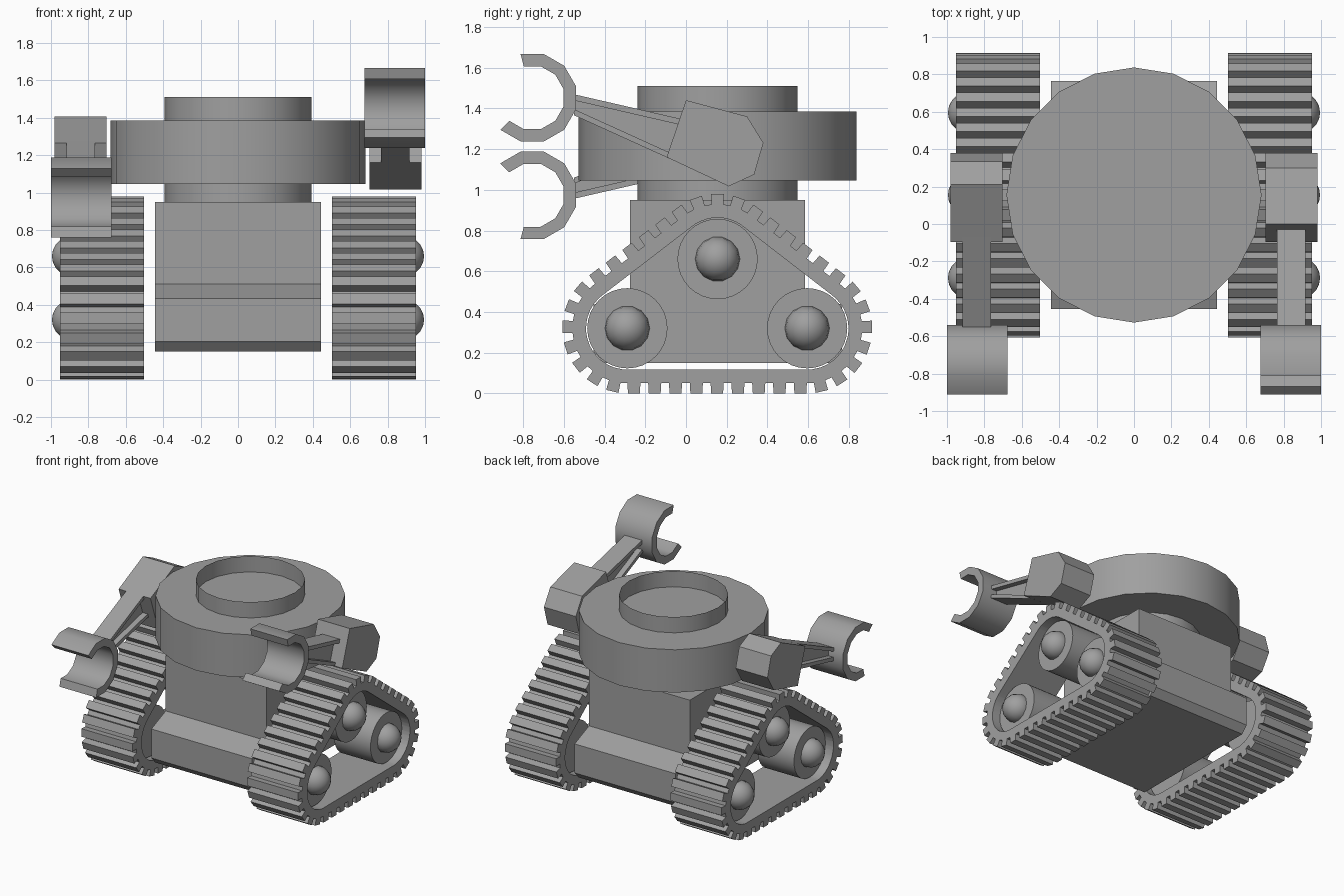
import bpy, bmesh, math
from mathutils import Matrix, Vector

if "Cube" in bpy.data.objects:
    bpy.data.objects.remove(bpy.data.objects["Cube"])

grey = bpy.data.materials.new("plain_grey")
grey.diffuse_color = (0.35, 0.35, 0.35, 1)
grey.use_nodes = True
grey.node_tree.nodes["Principled BSDF"].inputs["Base Color"].default_value = grey.diffuse_color


def finish(name, bm, angle=35):
    bmesh.ops.recalc_face_normals(bm, faces=bm.faces)
    me = bpy.data.meshes.new(name)
    bm.to_mesh(me)
    bm.free()
    me.materials.append(grey)
    me.shade_smooth()
    me.set_sharp_from_angle(angle=math.radians(angle))
    ob = bpy.data.objects.new(name, me)
    bpy.context.collection.objects.link(ob)
    return ob


def add_prism(bm, profile, x0, x1):
    """Extrude a (y, z) outline along x."""
    a = [bm.verts.new((x0, y, z)) for y, z in profile]
    b = [bm.verts.new((x1, y, z)) for y, z in profile]
    bm.faces.new(a)
    bm.faces.new(b[::-1])
    n = len(a)
    for i in range(n):
        j = (i + 1) % n
        bm.faces.new((a[i], a[j], b[j], b[i]))


def add_band(bm, inner, outer, x0, x1, closed):
    """Sweep a strip between two (y, z) lines along x."""
    rings = [[bm.verts.new((x, y, z)) for x, (y, z) in zip((x0, x0, x1, x1), (p, q, q, p))]
             for p, q in zip(inner, outer)]
    n = len(rings)
    for i in range(n if closed else n - 1):
        r, s = rings[i], rings[(i + 1) % n]
        for k in range(4):
            m = (k + 1) % 4
            bm.faces.new((r[k], r[m], s[m], s[k]))
    if not closed:
        bm.faces.new(rings[0])
        bm.faces.new(rings[-1][::-1])


def upright_cylinder(name, r, z0, z1, caps):
    bm = bmesh.new()
    bmesh.ops.create_cone(bm, cap_ends=caps, segments=20, radius1=r, radius2=r,
                          depth=z1 - z0, matrix=Matrix.Translation((0, CY, (z0 + z1) / 2)))
    finish(name, bm)


CY = 0.155

# hull with sloped ledges front and back
half = [(0.37, 0.15), (0.61, 0.205), (0.61, 0.435), (0.43, 0.51), (0.43, 0.95)]
half[0] = (0.56, 0.15)
bm = bmesh.new()
add_prism(bm, [(CY + y, z) for y, z in half] + [(CY - y, z) for y, z in half[::-1]], -0.443, 0.443)
finish("hull", bm, 10)

# turret, neck below and open rim above
upright_cylinder("turret", 0.682, 1.045, 1.385, True)
upright_cylinder("neck", 0.393, 0.95, 1.045, False)
upright_cylinder("rim", 0.393, 1.385, 1.51, False)

# track path: three wheel centres joined by tangent lines, as (y, z)
WHEELS = [Vector((-0.288, 0.32)), Vector((0.595, 0.32)), Vector((CY, 0.66))]
R_MID = 0.3
pieces = []
for i in range(3):
    a, b, c = WHEELS[i], WHEELS[(i + 1) % 3], WHEELS[(i + 2) % 3]
    d, e = b - a, c - b
    t0, t1 = math.atan2(d.y, d.x), math.atan2(e.y, e.x)
    turn = (t1 - t0) % (2 * math.pi)
    pieces.append((d.length, a, d.normalized(), t0, 0))
    pieces.append((turn * R_MID, b, Vector((0, 0)), t0, turn))
TOTAL = sum(p[0] for p in pieces)


def track_point(s, offset):
    s %= TOTAL
    for length, start, direction, ang, turn in pieces:
        if s <= length:
            th = ang + turn * s / length - math.pi / 2
            return start + direction * s + offset * Vector((math.cos(th), math.sin(th)))
        s -= length
    return track_point(0, offset)


TEETH = 38
for side, sx in (("left", -1), ("right", 1)):
    # toothed track
    inner, outer = [], []
    for i in range(TEETH):
        for f, off in ((0.0, 0.27), (0.03, 0.32), (0.60, 0.32), (0.63, 0.27)):
            s = (i + f) * TOTAL / TEETH
            inner.append(track_point(s, 0.203))
            outer.append(track_point(s, off))
    bm = bmesh.new()
    add_band(bm, inner, outer, sx * 0.503, sx * 0.952, True)
    finish(side + "_track", bm)

    # wheels set inside the track, with domed hubs facing outward
    for n, c in zip(("front", "rear", "top"), WHEELS):
        turn = Matrix.Rotation(math.pi / 2, 4, 'Y')
        bm = bmesh.new()
        bmesh.ops.create_cone(bm, cap_ends=True, segments=32, radius1=0.197, radius2=0.197, depth=0.32,
                              matrix=Matrix.Translation((sx * 0.725, c.x, c.y)) @ turn)
        finish(f"{side}_{n}_wheel", bm)
        bm = bmesh.new()
        bmesh.ops.create_uvsphere(bm, u_segments=14, v_segments=10, radius=0.11,
                                  matrix=Matrix.Translation((sx * 0.885, c.x, c.y)) @ turn)
        finish(f"{side}_{n}_hub", bm, 40)

    # the left arm is the right arm turned upside down
    def flip(points):
        return [(y, z if sx > 0 else 2.425 - z) for y, z in points]

    # shoulder block
    bm = bmesh.new()
    add_prism(bm, flip([(0, 1.44), (0.30, 1.36), (0.38, 1.23), (0.335, 1.075), (0.21, 1.017),
                        (-0.095, 1.16)]), sx * 0.702, sx * 0.982)
    finish(side + "_shoulder", bm, 10)

    # tapered I-beam forearm
    bm = bmesh.new()
    top = [(-0.55, 1.469), (-0.02, 1.347)]
    low = [(-0.55, 1.366), (-0.07, 1.148)]
    top_in = [(y, z - 0.03) for y, z in top]
    low_in = [(y, z + 0.03) for y, z in low]
    add_prism(bm, flip(top + top_in[::-1]), sx * 0.765, sx * 0.917)
    add_prism(bm, flip(low + low_in[::-1]), sx * 0.765, sx * 0.917)
    add_prism(bm, flip(top_in + low_in[::-1]), sx * 0.81, sx * 0.872)
    finish(side + "_forearm", bm, 10)

    # open C-shaped claw
    arcs = []
    for r in (0.16, 0.222):
        arcs.append(flip([(-0.755 + r * math.cos(math.radians(a)), 1.452 + r * math.sin(math.radians(a)))
                          for a in range(-135, 106, 30)]))
    bm = bmesh.new()
    add_band(bm, arcs[0], arcs[1], sx * 0.677, sx * 1.0, False)
    finish(side + "_claw", bm)
